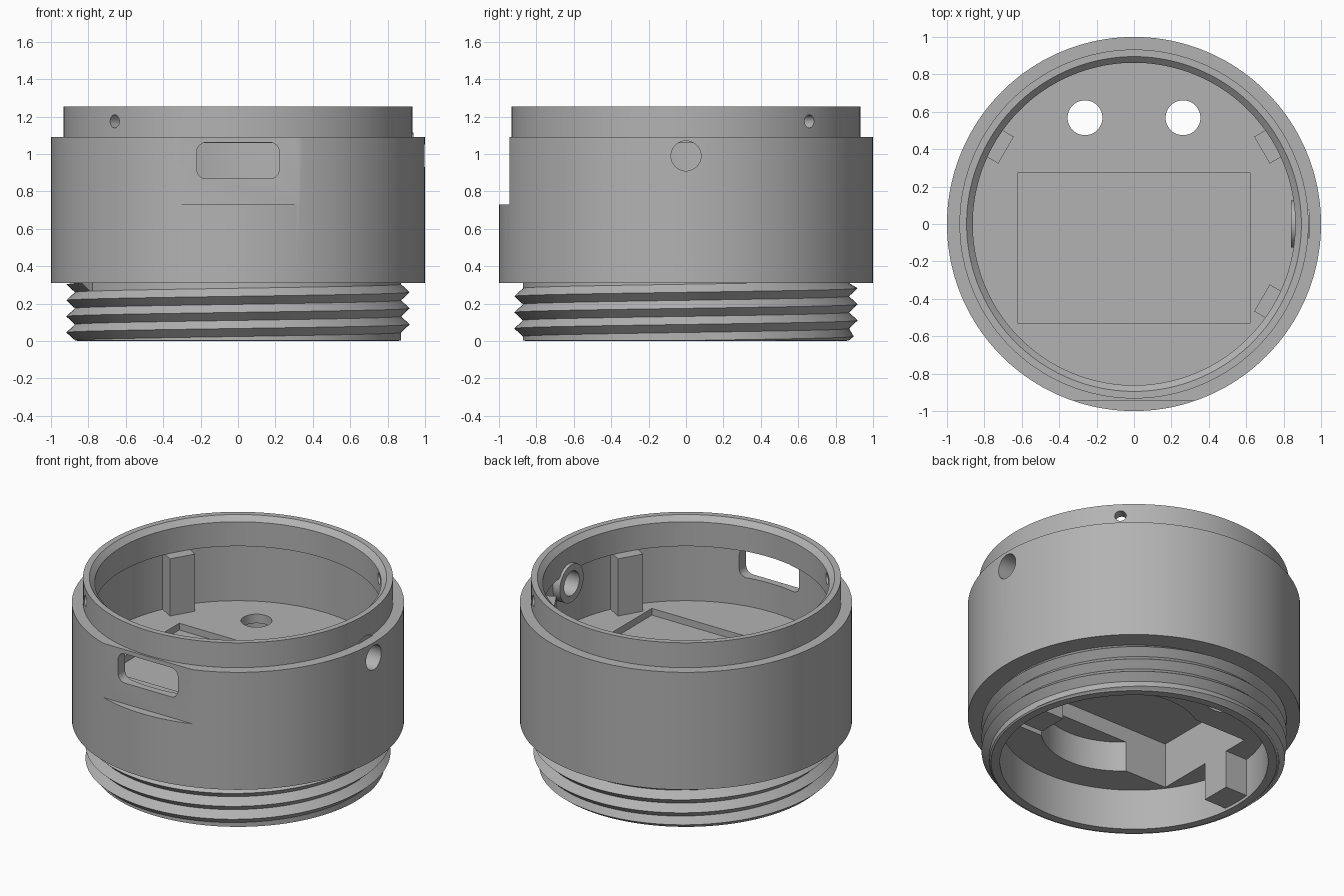
import bpy, bmesh, math
from mathutils import Matrix, Vector

cube = bpy.data.objects.get("Cube")
if cube:
    bpy.data.objects.remove(cube)

GREY = (0.45, 0.45, 0.45, 1)
mat = bpy.data.materials.new("plain grey")
mat.use_nodes = True
mat.diffuse_color = GREY
mat.node_tree.nodes["Principled BSDF"].inputs["Base Color"].default_value = GREY
SEG = 160


def finish(name, bm):
    bmesh.ops.remove_doubles(bm, verts=bm.verts, dist=1e-5)
    bmesh.ops.recalc_face_normals(bm, faces=bm.faces)
    mesh = bpy.data.meshes.new(name)
    bm.to_mesh(mesh)
    bm.free()
    mesh.materials.append(mat)
    obj = bpy.data.objects.new(name, mesh)
    bpy.context.collection.objects.link(obj)
    return obj


def box(name, x0, x1, y0, y1, z0, z1, turn=0):
    bm = bmesh.new()
    m = (Matrix.Rotation(math.radians(turn), 4, 'Z')
         @ Matrix.Translation(((x0 + x1) / 2, (y0 + y1) / 2, (z0 + z1) / 2))
         @ Matrix.Diagonal((x1 - x0, y1 - y0, z1 - z0, 1)))
    bmesh.ops.create_cube(bm, size=1, matrix=m)
    return finish(name, bm)


def rod(name, a, b, radius, seg=48):
    a, b = Vector(a), Vector(b)
    bm = bmesh.new()
    m = Matrix.Translation((a + b) / 2) @ (b - a).to_track_quat('Z', 'Y').to_matrix().to_4x4()
    bmesh.ops.create_cone(bm, cap_ends=True, segments=seg, radius1=radius,
                          radius2=radius, depth=(b - a).length, matrix=m)
    return finish(name, bm)


def lathe(name, profile):
    bm = bmesh.new()
    vs = [bm.verts.new((r, 0, z)) for r, z in profile]
    edges = [bm.edges.new(p) for p in zip(vs, vs[1:])]
    bmesh.ops.spin(bm, geom=vs + edges, cent=(0, 0, 0), axis=(0, 0, 1),
                   angle=math.tau, steps=SEG)
    return finish(name, bm)


def cut(obj, *cutters):
    for c in cutters:
        mod = obj.modifiers.new("cut", 'BOOLEAN')
        mod.operation, mod.solver, mod.object = 'DIFFERENCE', 'EXACT', c
        bpy.context.view_layer.update()
        with bpy.context.temp_override(object=obj, active_object=obj):
            bpy.ops.object.modifier_apply(modifier=mod.name)


# Turned housing with a floor between the upper and lower chambers
body = lathe("housing", [
    (0, .27), (.807, .27), (.807, 0), (.86, 0), (.87, .01), (.87, .31), (1, .31),
    (1, 1.09), (.933, 1.09), (.933, 1.255), (.895, 1.255), (.862, 1.222),
    (.862, 1.06), (.9, 1.06), (.9, .68), (0, .68)])

# Rounded window cutter
bm = bmesh.new()
outline = []
for i, (sx, sz) in enumerate([(1, 1), (-1, 1), (-1, -1), (1, -1)]):
    for k in range(7):
        a = math.radians(90 * i + 15 * k)
        outline.append(bm.verts.new((sx * .17 + .05 * math.cos(a), -1.1,
                                     .965 + sz * .047 + .05 * math.sin(a))))
face = bm.faces.new(outline)
new = bmesh.ops.extrude_face_region(bm, geom=[face])["geom"]
bmesh.ops.translate(bm, verts=[v for v in new if isinstance(v, bmesh.types.BMVert)],
                    vec=(0, .5, 0))
window = finish("window_cutter", bm)

# Cutters: front flat, floor pocket, underside recess, drilled holes
side_hole = rod("side_hole_cutter", (.6, 0, .99), (1.2, 0, .99), .08)
cutters = [
    box("flat_cutter", -.5, .5, -1.3, -.945, .73, 1.2),
    window, side_hole,
    box("pocket_cutter", -.622, .622, -.53, .272, .635, .9),
    box("recess_cutter", -.64, .64, -.47, .27, .1, .57),
    rod("round_recess_cutter", (0, -.13, .12), (0, -.13, .47), .475, 96),
]
for s in (-1, 1):
    cutters.append(rod("floor_hole_cutter", (s * .262, .568, .1), (s * .262, .568, .9), .093))
    cutters.append(rod("counterbore_cutter", (s * .262, .568, .15), (s * .262, .568, .62), .14))
    cutters.append(rod("pin_hole_cutter", (s * .5, s * .5, 1.175), (s * .8, s * .8, 1.175), .035, 32))
cut(body, *cutters)

# Ring around the side hole
boss = rod("side_hole_ring", (.84, 0, .99), (.937, 0, .99), .125)
cut(boss, side_hole)
for c in cutters:
    bpy.data.objects.remove(c)

# Helical thread on the lower neck
PITCH, TOP = .086, .31
bm = bmesh.new()
columns = []
for i in range(SEG + 1):
    turn = i / SEG
    col = []
    for k in range(-3, 10):
        z = PITCH * (k / 2 + turn) - .04
        crest = k % 2 and .005 < z < TOP
        r = .918 if crest else .872
        z = min(max(z, .004), TOP)
        r = min(r, .872 + z)
        a = math.tau * turn
        col.append(bm.verts.new((r * math.cos(a), r * math.sin(a), z)))
    columns.append(col)
for c, d in zip(columns, columns[1:]):
    for k in range(len(c) - 1):
        bm.faces.new((c[k], d[k], d[k + 1], c[k + 1]))
bmesh.ops.dissolve_degenerate(bm, dist=1e-5, edges=bm.edges)
thread = finish("screw_thread", bm)

# Upright posts inside the upper chamber
for n, angle in enumerate((-30, 30, 150)):
    box(f"inner_post_{n + 1}", .79, .92, -.083, .083, .66, 1.06, angle)

# Clips inside the lower chamber
for name, angle in (("left_clip", 0), ("right_clip", 180)):
    box(name, .64, .83, -.1, .1, .02, .29, angle)

# Smooth round walls, keep edges crisp
for obj in (body, boss, thread):
    with bpy.context.temp_override(object=obj, active_object=obj, selected_objects=[obj],
                                   selected_editable_objects=[obj]):
        bpy.ops.object.shade_smooth_by_angle(angle=math.radians(25))
